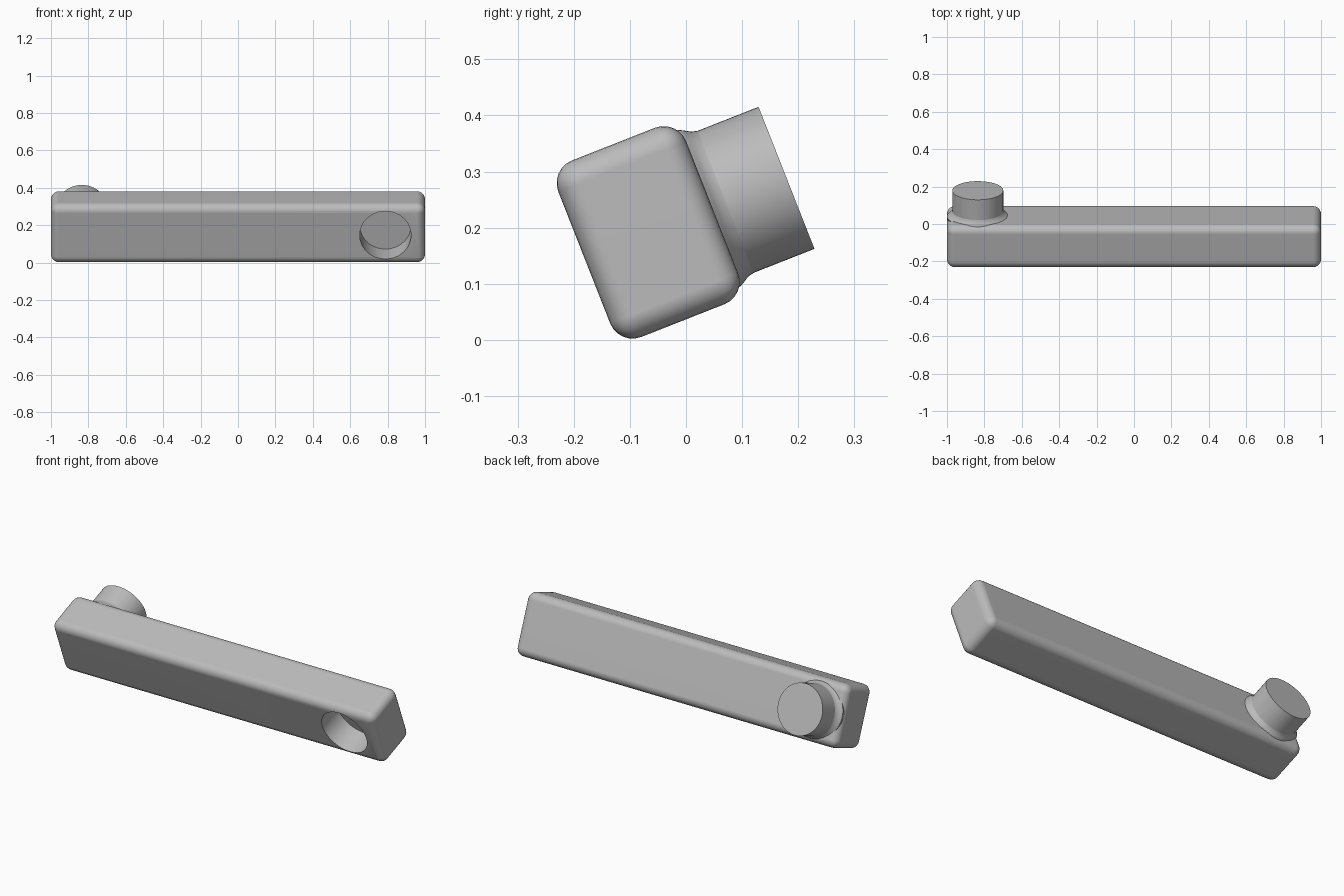
import bpy, bmesh, math
from mathutils import Matrix

cube = bpy.data.objects.get("Cube")
if cube:
    bpy.data.objects.remove(cube, do_unlink=True)

TILT = Matrix.Rotation(math.radians(21.5), 4, 'X')
FRONT, BACK = -0.115, 0.13      # long faces of the beam, before tilting
MID = 0.203                     # height of the beam axis, before tilting

grey = bpy.data.materials.new("grey plastic")
grey.use_nodes = True
COLOUR = (0.5, 0.5, 0.5, 1)
grey.diffuse_color = COLOUR
grey.node_tree.nodes["Principled BSDF"].inputs["Base Color"].default_value = COLOUR


def make_object(name, bm):
    bmesh.ops.recalc_face_normals(bm, faces=bm.faces)
    mesh = bpy.data.meshes.new(name)
    bm.to_mesh(mesh)
    bm.free()
    mesh.materials.append(grey)
    obj = bpy.data.objects.new(name, mesh)
    bpy.context.collection.objects.link(obj)
    obj.matrix_world = TILT
    return obj


def turned(name, x, profile, steps=64):
    """Closed solid turned about the front-to-back axis; profile is (rx, rz, y)."""
    bm = bmesh.new()
    rings = []
    for rx, rz, y in profile:
        rings.append([bm.verts.new((x + rx * math.cos(a), y, MID + rz * math.sin(a)))
                      for a in (2 * math.pi * i / steps for i in range(steps))])
    for low, high in zip(rings, rings[1:]):
        for i in range(steps):
            j = (i + 1) % steps
            bm.faces.new((low[i], low[j], high[j], high[i]))
    bm.faces.new(rings[0])
    bm.faces.new(rings[-1])
    return make_object(name, bm)


def smooth(obj, degrees):
    bpy.ops.object.select_all(action='DESELECT')
    obj.select_set(True)
    bpy.context.view_layer.objects.active = obj
    bpy.ops.object.shade_smooth_by_angle(angle=math.radians(degrees))


# Rounded beam
bm = bmesh.new()
bmesh.ops.create_cube(bm, size=1)
bmesh.ops.scale(bm, vec=(2, BACK - FRONT, 0.338), verts=bm.verts)
bmesh.ops.translate(bm, vec=(0, (FRONT + BACK) / 2, MID), verts=bm.verts)
bmesh.ops.bevel(bm, geom=bm.edges[:], offset=0.043, segments=6, profile=0.5,
                affect='EDGES')
beam = make_object("beam", bm)

# Round socket sunk into the front face
cutter = turned("socket_cutter", 0.788, [(0.137, 0.137, FRONT - 0.1),
                                         (0.137, 0.137, FRONT + 0.145)])
cutter.hide_render = True
cutter.hide_viewport = False
cut = beam.modifiers.new("socket", 'BOOLEAN')
cut.operation = 'DIFFERENCE'
cut.solver = 'EXACT'
cut.object = cutter
bpy.context.view_layer.objects.active = beam
beam.select_set(True)
bpy.context.view_layer.update()
bpy.ops.object.modifier_apply(modifier=cut.name)
bpy.data.objects.remove(cutter, do_unlink=True)
smooth(beam, 35)
beam.modifiers.new("even_shading", 'WEIGHTED_NORMAL').keep_sharp = True

# Peg on the back face, with a small fillet at its foot
peg = turned("peg", -0.835, [(0.136, 0.136, BACK - 0.05), (0.136, 0.136, 0.2725)])
smooth(peg, 35)
fillet = turned("peg_fillet", -0.835, [(0.158, 0.15, BACK - 0.04),
                                       (0.165, 0.15, BACK - 0.005),
                                       (0.152, 0.144, BACK + 0.006),
                                       (0.141, 0.139, BACK + 0.014),
                                       (0.136, 0.136, BACK + 0.026)])
smooth(fillet, 40)
